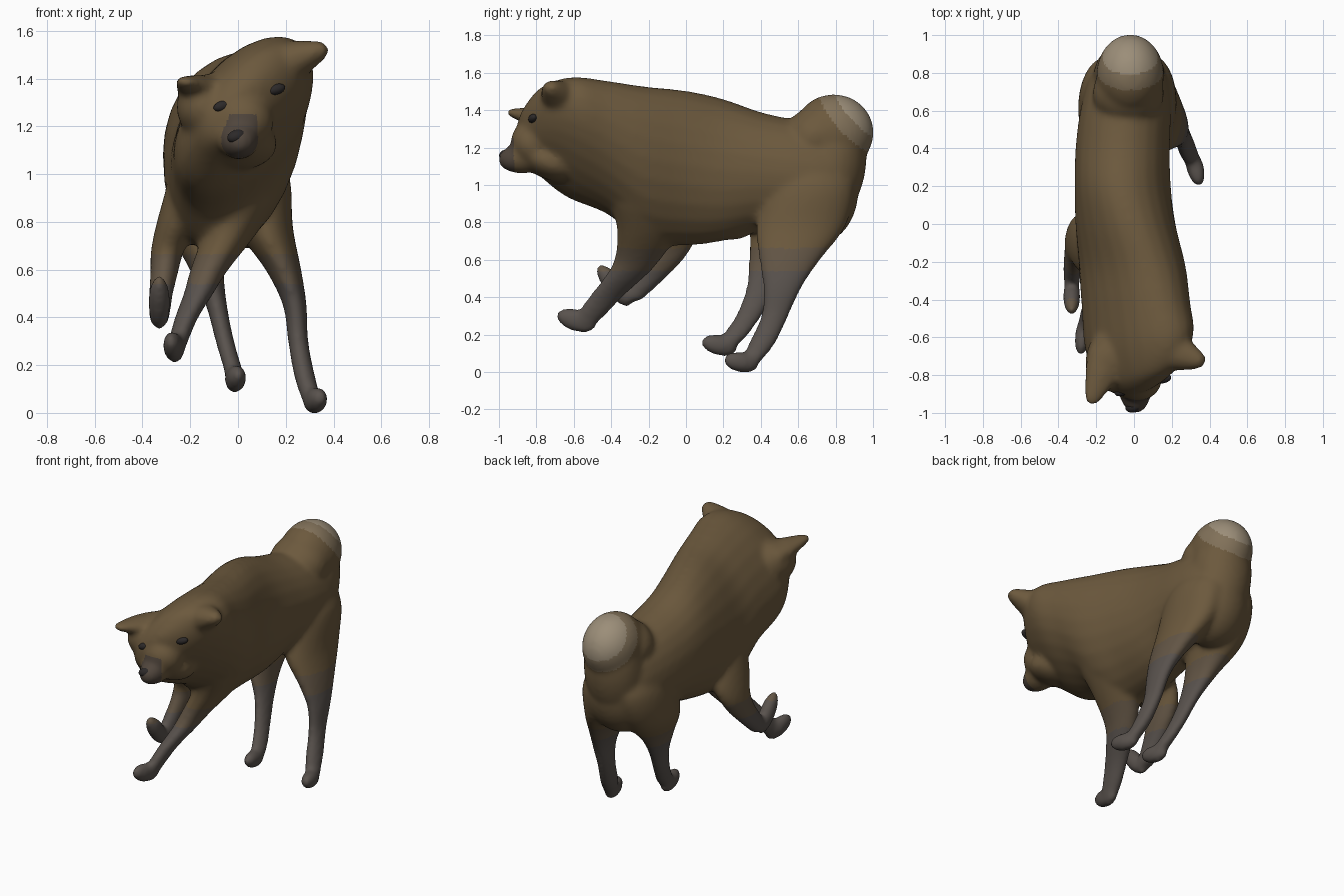
import bpy, bmesh, math
from mathutils import Vector, Matrix

bm = bmesh.new()


def material(name, rgb):
    m = bpy.data.materials.new(name)
    m.diffuse_color = (*rgb, 1)
    return m


def smooth_rows(rows, steps=4):
    """Catmull-Rom interpolation of section tables."""
    out = []
    for i in range(len(rows) - 1):
        p0, p1, p2 = rows[max(i - 1, 0)], rows[i], rows[i + 1]
        p3 = rows[min(i + 2, len(rows) - 1)]
        for s in range(steps):
            t = s / steps
            out.append([0.5 * (2 * b + (c - a) * t + (2 * a - 5 * b + 4 * c - d) * t * t
                               + (3 * b - a - 3 * c + d) * t ** 3)
                        for a, b, c, d in zip(p0, p1, p2, p3)])
    return out + [list(rows[-1])]


def loft(sections, n=24):
    """Skin rings given as (centre, half axis u, half axis v)."""
    rings = [[bm.verts.new(c + u * math.cos(2 * math.pi * k / n) + v * math.sin(2 * math.pi * k / n))
              for k in range(n)] for c, u, v in sections]
    for a, b in zip(rings, rings[1:]):
        for k in range(n):
            bm.faces.new((a[k], a[(k + 1) % n], b[(k + 1) % n], b[k]))
    bm.faces.new(rings[0][::-1])
    bm.faces.new(rings[-1])


def blob(centre, radii, pitch=0, roll=0, yaw=0):
    mat = (Matrix.Translation(centre) @ Matrix.Rotation(math.radians(yaw), 4, 'Z')
           @ Matrix.Rotation(math.radians(roll), 4, 'Y')
           @ Matrix.Rotation(math.radians(pitch), 4, 'X') @ Matrix.Diagonal((*radii, 1)))
    bmesh.ops.create_uvsphere(bm, u_segments=24, v_segments=16, radius=1, matrix=mat)


def leg(rows):
    """Horizontal sections: z, x, y, half width, half depth."""
    loft([(Vector((x, y, z)), Vector((rx, 0, 0)), Vector((0, ry, 0)))
          for z, x, y, rx, ry in smooth_rows(rows)])


def ear(base, tip, wide, thick):
    """Laid-back ear, wide in plan and thin in height."""
    base, tip = Vector(base), Vector(tip)
    axis = (tip - base).normalized()
    u = axis.cross(Vector((0, 0, 1))).normalized()
    v = axis.cross(u)
    loft([(base.lerp(tip, t), u * wide * s, v * thick * s)
          for t, s in ((0, 1), (0.35, 0.85), (0.7, 0.58), (0.92, 0.38), (1, 0.2))])


# Torso, neck and skull: y, x, z, half width, half height, roll, yaw slope
torso = [(-0.89, 0.02, 1.27, 0.07, 0.10, 16, 0.3),
         (-0.85, 0.03, 1.28, 0.15, 0.165, 16, 0.3),
         (-0.77, 0.045, 1.295, 0.225, 0.24, 16, 0.3),
         (-0.62, 0.03, 1.255, 0.285, 0.325, 15, 0.2),
         (-0.42, 0.01, 1.20, 0.285, 0.36, 12, 0),
         (-0.22, -0.01, 1.11, 0.28, 0.42, 8, 0),
         (0.00, -0.045, 1.09, 0.265, 0.415, 4, 0),
         (0.20, -0.06, 1.08, 0.255, 0.38, 0, 0),
         (0.40, -0.06, 1.07, 0.25, 0.32, 0, 0),
         (0.60, -0.045, 1.05, 0.24, 0.295, 0, 0),
         (0.78, -0.03, 1.02, 0.205, 0.28, 0, 0),
         (0.88, -0.02, 1.02, 0.12, 0.20, 0, 0)]
rings = []
for y, x, z, rx, rz, roll, yaw in smooth_rows(torso):
    c, s = math.cos(math.radians(roll)), math.sin(math.radians(roll))
    rings.append((Vector((x, y, z)), Vector((c * rx, c * rx * yaw, s * rx)),
                  Vector((s * rz, 0, c * rz))))
loft(rings)

# Muzzle, brow bridge, jaw, cheek and ears
blob((0.005, -0.855, 1.148), (0.09, 0.152, 0.085), 8, -14)
blob((0.02, -0.82, 1.22), (0.13, 0.115, 0.125), 30, 0)
blob((0.00, -0.73, 1.125), (0.165, 0.17, 0.095), -22)
blob((-0.12, -0.71, 1.28), (0.135, 0.18, 0.14), 0, 0, -15)
ear((0.20, -0.67, 1.465), (0.375, -0.735, 1.53), 0.105, 0.09)
ear((-0.135, -0.70, 1.345), (-0.235, -0.955, 1.39), 0.11, 0.065)

# Curled tail, rump and belly detail
blob((-0.02, 0.79, 1.28), (0.18, 0.215, 0.205))
blob((-0.03, 0.69, 1.255), (0.19, 0.17, 0.16), 25)
blob((-0.025, 0.785, 1.12), (0.19, 0.18, 0.32), -6)
blob((-0.02, 0.72, 0.94), (0.215, 0.20, 0.26), -10)
blob((-0.04, 0.26, 0.76), (0.055, 0.11, 0.055), 8)

# Hind legs
leg([(1.15, 0.04, 0.66, 0.09, 0.14), (1.00, 0.075, 0.67, 0.14, 0.23),
     (0.78, 0.11, 0.615, 0.12, 0.24),
     (0.60, 0.19, 0.555, 0.075, 0.165), (0.45, 0.238, 0.515, 0.05, 0.105),
     (0.30, 0.252, 0.475, 0.043, 0.075), (0.15, 0.28, 0.405, 0.045, 0.073),
     (0.05, 0.31, 0.34, 0.042, 0.055)])
blob((0.325, 0.295, 0.052), (0.048, 0.102, 0.056), -10, 0, 15)
leg([(1.15, -0.10, 0.66, 0.09, 0.14), (1.00, -0.14, 0.66, 0.14, 0.23),
     (0.78, -0.16, 0.58, 0.13, 0.23),
     (0.60, -0.13, 0.48, 0.072, 0.145), (0.45, -0.09, 0.41, 0.045, 0.09),
     (0.30, -0.055, 0.335, 0.04, 0.072), (0.18, -0.02, 0.25, 0.04, 0.07),
     (0.13, -0.01, 0.20, 0.038, 0.05)])
blob((-0.01, 0.178, 0.142), (0.045, 0.104, 0.056), -14, 0, 8)

# Front legs, one reaching forward across the body and one folded
leg([(1.00, 0.03, -0.20, 0.12, 0.16), (0.92, 0.03, -0.20, 0.15, 0.20),
     (0.76, -0.03, -0.20, 0.115, 0.17),
     (0.60, -0.12, -0.26, 0.08, 0.125), (0.50, -0.165, -0.335, 0.063, 0.108),
     (0.40, -0.215, -0.43, 0.05, 0.092), (0.30, -0.25, -0.51, 0.042, 0.08),
     (0.25, -0.26, -0.54, 0.035, 0.05)])
blob((-0.27, -0.588, 0.275), (0.043, 0.117, 0.06), -18, 0, -8)
leg([(0.98, -0.19, -0.15, 0.10, 0.16), (0.80, -0.25, -0.10, 0.09, 0.17),
     (0.68, -0.295, -0.09, 0.07, 0.13), (0.58, -0.31, -0.14, 0.058, 0.11),
     (0.48, -0.325, -0.22, 0.05, 0.09), (0.38, -0.33, -0.30, 0.045, 0.06)])
blob((-0.33, -0.385, 0.462), (0.048, 0.142, 0.055), -52)

bmesh.ops.recalc_face_normals(bm, faces=bm.faces)
mesh = bpy.data.meshes.new("dog_volume")
bm.to_mesh(mesh)
bm.free()
dog = bpy.data.objects.new("dog_body", mesh)
bpy.context.collection.objects.link(dog)

# Fuse all volumes into one soft skin
remesh = dog.modifiers.new("fuse", 'REMESH')
remesh.mode = 'VOXEL'
remesh.voxel_size = 0.014
soft = dog.modifiers.new("soften", 'SMOOTH')
soft.factor, soft.iterations = 0.5, 18
bpy.context.view_layer.update()
skin = bpy.data.meshes.new_from_object(dog.evaluated_get(bpy.context.evaluated_depsgraph_get()))
dog.modifiers.clear()
dog.data = skin

# Coat colours by region
skin.materials.clear()
dark = material("dark", (0.025, 0.022, 0.022))
for m in (material("coat", (0.15, 0.10, 0.047)), material("leg_grey", (0.10, 0.085, 0.075)),
          material("tail_cream", (0.33, 0.27, 0.19)), material("muzzle", (0.08, 0.06, 0.045)),
          material("leg_blend", (0.125, 0.092, 0.06)), material("tail_blend", (0.22, 0.165, 0.1))):
    skin.materials.append(m)
tail_tip = Vector((-0.02, 0.93, 1.40))
for p in skin.polygons:
    x, y, z = p.center
    tip_gap = (p.center - tail_tip).length
    if z < 0.66:
        p.material_index = 1 if z < 0.54 else 4
    elif tip_gap < 0.23:
        p.material_index = 2 if tip_gap < 0.16 else 5
    elif y < -0.92 and z < 1.25 and x > -0.12:
        p.material_index = 3
    p.use_smooth = True

# Nose and eyes
for name, loc, size in (("nose", (-0.005, -0.968, 1.158), (0.042, 0.03, 0.028)),
                        ("eye_left", (-0.065, -0.888, 1.285), (0.04, 0.022, 0.022)),
                        ("eye_right", (0.16, -0.82, 1.355), (0.04, 0.022, 0.022))):
    bpy.ops.mesh.primitive_uv_sphere_add(segments=20, ring_count=12, radius=1, location=loc,
                                         rotation=(0, math.radians(-16), math.radians(17)))
    part = bpy.context.object
    part.name, part.scale = name, size
    part.data.materials.append(dark)
    bpy.ops.object.shade_smooth()
